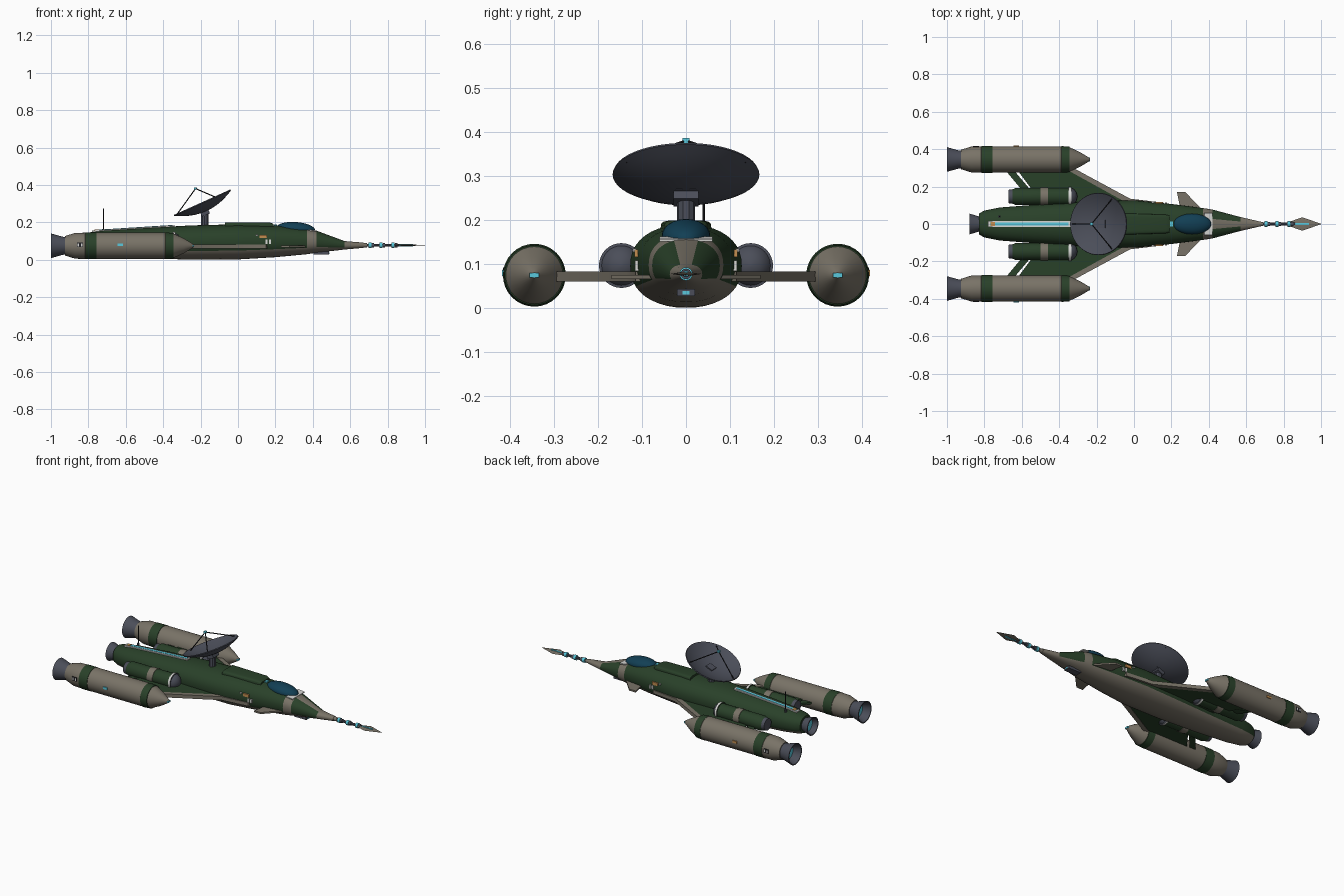
import bpy, bmesh, math
from mathutils import Matrix, Vector

if "Cube" in bpy.data.objects:
    bpy.data.objects.remove(bpy.data.objects["Cube"])


def material(name, r, g, b):
    m = bpy.data.materials.new(name)
    m.diffuse_color = (r, g, b, 1)
    m.use_nodes = True
    m.node_tree.nodes["Principled BSDF"].inputs["Base Color"].default_value = m.diffuse_color
    return m


GREEN = material("dark green", 0.022, 0.052, 0.022)
TAUPE = material("taupe grey", 0.19, 0.17, 0.135)
STEEL = material("dark steel", 0.07, 0.076, 0.1)
GLASS = material("canopy blue", 0.006, 0.05, 0.09)
CYAN = material("glow cyan", 0.1, 0.58, 0.72)
WHITE = material("off white", 0.68, 0.68, 0.66)
ORANGE = material("warning orange", 0.55, 0.27, 0.08)
BLACK = material("black", 0.015, 0.015, 0.018)


def finish(name, bm, mats, matrix=Matrix()):
    bmesh.ops.recalc_face_normals(bm, faces=bm.faces)
    me = bpy.data.meshes.new(name)
    bm.to_mesh(me)
    bm.free()
    for m in mats:
        me.materials.append(m)
    me.shade_smooth()
    me.set_sharp_from_angle(angle=math.radians(32))
    ob = bpy.data.objects.new(name, me)
    ob.matrix_world = matrix
    bpy.context.collection.objects.link(ob)
    return ob


def loft(name, sections, colours, matrix=Matrix(), n=32, power=2.0, rule=None, cap=True):
    """Rings (x, half width, top z, bottom z) along x; one colour per gap between rings."""
    bm = bmesh.new()
    mats = list(dict.fromkeys(colours + ([TAUPE] if rule else [])))
    rings = []
    for x, hw, zt, zb in sections:
        ring = []
        for i in range(n):
            a = 2 * math.pi * i / n
            c, s = math.cos(a), math.sin(a)
            c, s = (math.copysign(abs(v) ** (2 / power), v) for v in (c, s))
            ring.append(bm.verts.new((x, hw * c, (zt + zb) / 2 + (zt - zb) / 2 * s)))
        rings.append(ring)
    for k in range(len(rings) - 1):
        for i in range(n):
            j = (i + 1) % n
            f = bm.faces.new((rings[k][i], rings[k][j], rings[k + 1][j], rings[k + 1][i]))
            up = math.sin(2 * math.pi * (i + 0.5) / n)
            colour = rule(k, up) if rule else None
            f.material_index = mats.index(colour or colours[k])
    if cap:
        bm.faces.new(rings[0]).material_index = mats.index(colours[0])
        bm.faces.new(rings[-1]).material_index = mats.index(colours[-1])
    return finish(name, bm, mats, matrix)


def lathe(name, profile, colours, at=(0, 0, 0), n=32, matrix=None, cap=True):
    return loft(name, [(x, r, r, -r) for x, r in profile], colours,
                matrix or Matrix.Translation(at), n, cap=cap)


def box(name, at, size, mat, tilt=0.0):
    bm = bmesh.new()
    bmesh.ops.create_cube(bm, size=1, matrix=Matrix.Diagonal((*size, 1)))
    return finish(name, bm, [mat], Matrix.Translation(at) @ Matrix.Rotation(tilt, 4, 'Y'))


def rod(name, a, b, r, mat):
    a, b = Vector(a), Vector(b)
    m = Matrix.Translation(a) @ (b - a).to_track_quat('X', 'Z').to_matrix().to_4x4()
    return lathe(name, [(0, r), ((b - a).length, r)], [mat], n=10, matrix=m)


def plate(name, outline, z0, z1, mat, side=1):
    bm = bmesh.new()
    f = bm.faces.new([bm.verts.new((x, side * y, z0)) for x, y in outline])
    new = bmesh.ops.extrude_face_region(bm, geom=[f])["geom"]
    bmesh.ops.translate(bm, vec=(0, 0, z1 - z0), verts=[v for v in new if isinstance(v, bmesh.types.BMVert)])
    return finish(name, bm, [mat])


# Fuselage: green hull, taupe belly, nose band, nose spine and nose tip
hull = [(-.83, .055, .138, .035), (-.80, .072, .146, .028), (-.72, .088, .156, .02),
        (-.5, .105, .17, .008), (-.25, .12, .184, .001), (0, .127, .19, .002),
        (.2, .107, .184, .014), (.37, .085, .167, .03), (.42, .077, .156, .038),
        (.57, .037, .1, .055), (.67, .014, .092, .064)]
loft("fuselage", hull, [GREEN] * 7 + [TAUPE, GREEN, TAUPE], n=40, power=2.25,
     rule=lambda k, up: TAUPE if up < -0.5 or (k == 8 and up > 0.93) else None)
lathe("main_nozzle", [(-.80, .035), (-.835, .042), (-.88, .056), (-.88, .05), (-.84, .036)],
      [STEEL] * 4, (0, 0, .086))
lathe("main_nozzle_glow", [(-.85, .038), (-.845, .038)], [CYAN], (0, 0, .086))

# Dorsal housing and striped spine
loft("dorsal_housing", [(-.07, .058, .2, .15), (.17, .05, .2, .15), (.19, .045, .192, .15)],
     [GREEN, GREEN], n=24, power=5)
box("spine_strip", (-.56, 0, .167), (.44, .032, .008), WHITE, -.0636)
box("spine_glow", (-.56, 0, .169), (.42, .015, .008), CYAN, -.0636)
box("spine_marker", (-.755, 0, .157), (.022, .022, .009), ORANGE, -.0636)
box("dorsal_light", (.2, 0, .184), (.016, .025, .012), CYAN)

# Cockpit canopy and its frame
bm = bmesh.new()
bmesh.ops.create_uvsphere(bm, u_segments=32, v_segments=16, radius=1,
                          matrix=Matrix.Diagonal((.103, .055, .037, 1)))
finish("canopy", bm, [GLASS], Matrix.Translation((.31, 0, .165)) @ Matrix.Rotation(.08, 4, 'Y'))
box("canopy_frame", (.398, 0, .157), (.045, .12, .006), WHITE, .12)

# Chin sensor
box("chin_sensor", (.445, 0, .036), (.085, .04, .016), STEEL)
box("chin_lens", (.488, 0, .035), (.005, .016, .008), CYAN)

# Nose lance with rings and blade
rod("lance", (.65, 0, .078), (.86, 0, .078), .008, STEEL)
lathe("lance_collar", [(.66, .014), (.69, .011)], [TAUPE], (0, 0, .078), 16)
for x in (.705, .765, .83):
    lathe("lance_ring", [(x - .008, .015), (x + .008, .015)], [CYAN], (0, 0, .078), 16)
    lathe("lance_joint", [(x + .01, .012), (x + .022, .012)], [STEEL], (0, 0, .078), 16)
loft("lance_blade", [(.82, .008, .084, .072), (.9, .036, .083, .073), (1.0, .001, .0785, .0775)],
     [TAUPE, TAUPE], n=4)
box("blade_inlay", (.89, 0, .078), (.09, .01, .0125), CYAN)

# Dish antenna on a post, with tripod feed
centre = Vector((-.189, 0, .304))
dish_m = Matrix.Translation(centre) @ Matrix.Rotation(math.atan2(-.912, -.41), 4, 'Y')
radii = [.002, .03, .06, .09, .12, .145, .167]
bowl = [(-.048 + .048 * (r / .167) ** 2, r) for r in radii]
inner = [(x + .005, r * .985) for x, r in reversed(bowl)]
lathe("dish", bowl + inner, [STEEL] * (len(bowl) + len(inner) - 1), n=48, matrix=dish_m)
rod("dish_post", (-.178, 0, .17), (-.178, 0, .245), .021, STEEL)
box("dish_mount", (-.175, 0, .25), (.045, .056, .022), STEEL, -.42)
hub = box("dish_hub", (0, 0, 0), (.012, .045, .045), STEEL)
hub.matrix_world = dish_m @ Matrix.Translation((-.041, 0, 0))
feed = Vector((-.227, 0, .381))
for k in range(3):
    a = 2 * math.pi * k / 3
    rim = dish_m @ Vector((-.004, .158 * math.sin(a), .158 * math.cos(a)))
    rod("feed_strut", rim, feed, .003, BLACK)
box("feed_tip", feed, (.014, .016, .012), CYAN)

# Whip antenna
rod("whip_antenna", (-.72, .04, .14), (-.72, .04, .275), .003, BLACK)
rod("whip_base", (-.72, .04, .14), (-.72, .04, .165), .007, STEEL)

for s in (1, -1):
    # Wings, leading edge strips, flaps and canards
    plate("wing", [(.14, .08), (.0, .118), (-.32, .29), (-.625, .29), (-.55, .19), (-.47, .08)],
          .064, .08, GREEN, s)
    plate("wing_leading_edge", [(.16, .10), (.15, .115), (-.02, .135), (-.32, .297),
                                (-.35, .285), (-.06, .125)], .061, .083, TAUPE, s)
    plate("wing_flap", [(-.645, .29), (-.69, .29), (-.59, .17), (-.56, .19)], .066, .078, GREEN, s)
    plate("canard", [(.23, .17), (.275, .17), (.37, .07), (.25, .07)], .066, .076, TAUPE, s)

    # Outer nacelles with flared nozzles
    at = (0, s * .345, .075)
    lathe("nacelle", [(-.925, .052), (-.87, .069), (-.817, .07), (-.816, .0715), (-.757, .0715),
                      (-.756, .07), (-.389, .07), (-.388, .0715), (-.345, .068), (-.344, .065),
                      (-.29, .04), (-.25, .016), (-.235, .006)],
          [TAUPE] * 3 + [GREEN] * 2 + [TAUPE] * 2 + [GREEN] * 2 + [TAUPE] * 3, at)
    lathe("nacelle_nozzle", [(-.91, .045), (-.94, .049), (-1.0, .066), (-1.0, .06), (-.945, .04)],
          [STEEL] * 4, at)
    lathe("nacelle_glow", [(-.955, .042), (-.95, .042)], [CYAN], at)
    box("nacelle_nose_light", (-.241, s * .345, .075), (.014, .022, .01), CYAN)
    box("nacelle_side_light", (-.63, s * .415, .08), (.03, .008, .014), ORANGE if s > 0 else CYAN)
    box("nacelle_vent", (-.845, s * .412, .08), (.034, .008, .024), BLACK)
    for dx in (-.009, .009):
        box("nacelle_vent_slat", (-.845 + dx, s * .4135, .08), (.007, .008, .016), WHITE)

    # Inner engine pods
    lathe("engine_pod", [(-.67, .036), (-.65, .038), (-.635, .045), (-.5, .045), (-.499, .047),
                         (-.46, .047), (-.459, .045), (-.35, .045), (-.349, .051), (-.335, .051),
                         (-.334, .045), (-.32, .038), (-.308, .022), (-.303, .004)],
          [STEEL, GREEN, GREEN, TAUPE, TAUPE, TAUPE, GREEN, GREEN, WHITE] + [STEEL] * 4,
          (0, s * .147, .097))

    # Hull side markings
    box("hull_hatch", (.135, s * .113, .125), (.04, .008, .018), ORANGE)
    box("hull_marker", (.10, s * .117, .132), (.012, .008, .008), WHITE)
    for dx in (-.009, .009):
        box("hull_label", (.162 + dx, s * .112, .097), (.011, .008, .024), WHITE)
